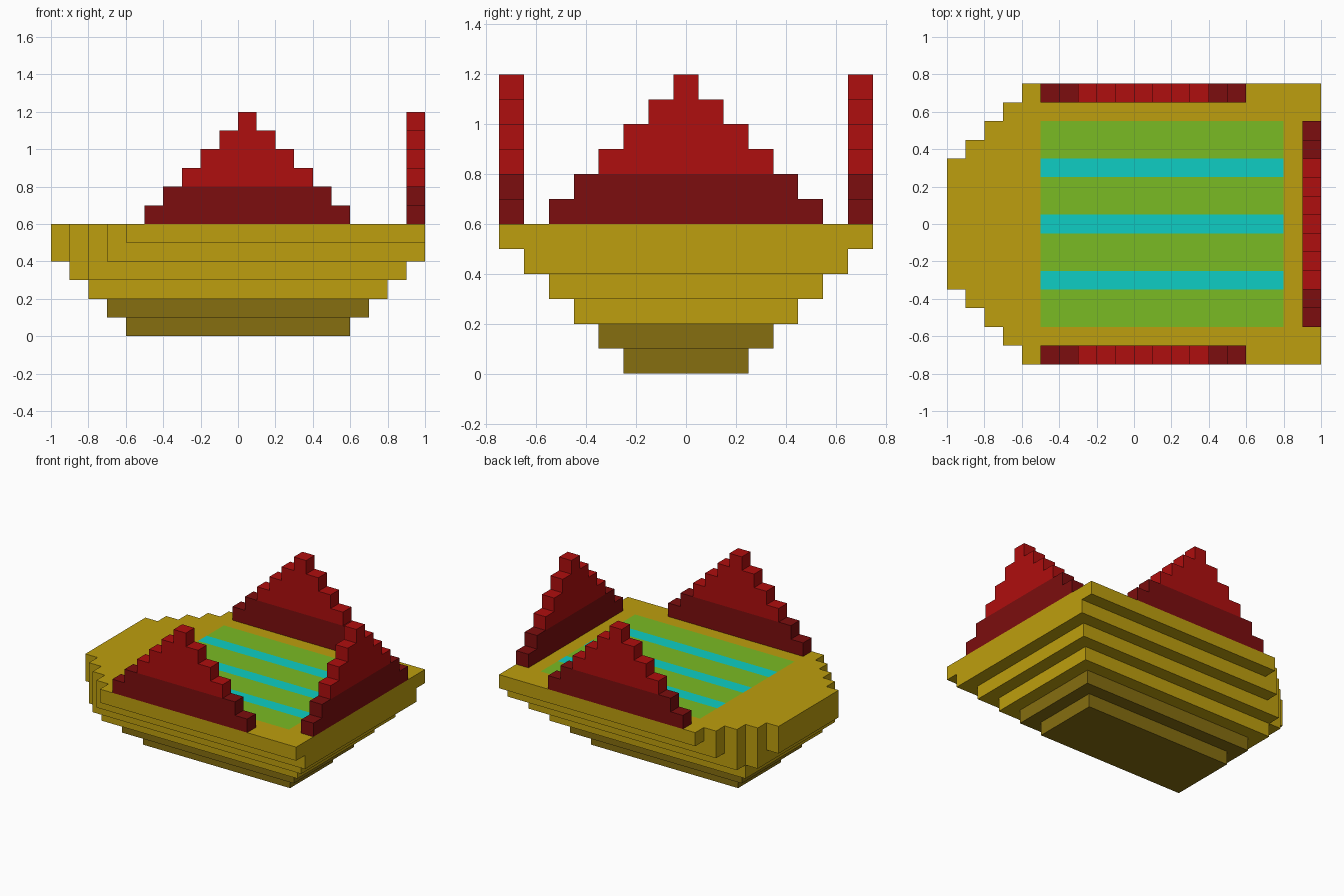
import bpy
import bmesh

if "Cube" in bpy.data.objects:
    bpy.data.objects.remove(bpy.data.objects["Cube"])

U = 0.1                 # block size
NX, NY, NZ = 20, 15, 12  # block grid: x -1..1, y -0.75..0.75, z 0..1.2


def material(name, r, g, b):
    def lin(c):
        c /= 255
        return c / 12.92 if c <= 0.04045 else ((c + 0.055) / 1.055) ** 2.4
    m = bpy.data.materials.new(name)
    m.diffuse_color = (lin(r), lin(g), lin(b), 1)
    m.use_nodes = True
    m.node_tree.nodes["Principled BSDF"].inputs["Base Color"].default_value = m.diffuse_color
    return m


GOLD = material("gold", 190, 159, 14)
DARK_GOLD = material("dark gold", 134, 110, 16)
RED = material("red", 175, 14, 14)
DARK_RED = material("dark red", 124, 13, 14)
GREEN = material("green", 122, 187, 35)
CYAN = material("cyan", 14, 206, 196)


def block_part(name, filled, mats, paint):
    """Skin of all grid cells where filled(i, j, k); paint() picks the material."""
    bm = bmesh.new()
    verts = {}

    def vert(p):
        if p not in verts:
            verts[p] = bm.verts.new((p[0] * U - 1, p[1] * U - 0.75, p[2] * U))
        return verts[p]

    for i in range(NX):
        for j in range(NY):
            for k in range(NZ):
                if not filled(i, j, k):
                    continue
                for axis in range(3):
                    for side in (0, 1):
                        n = [i, j, k]
                        n[axis] += 2 * side - 1
                        if filled(*n):
                            continue
                        a, b = (axis + 1) % 3, (axis + 2) % 3
                        corners = []
                        for da, db in ((0, 0), (1, 0), (1, 1), (0, 1)):
                            p = [i, j, k]
                            p[axis] += side
                            p[a] += da
                            p[b] += db
                            corners.append(vert(tuple(p)))
                        if not side:
                            corners.reverse()
                        f = bm.faces.new(corners)
                        f.material_index = paint(i, j, k, axis == 2 and side == 1)
    mesh = bpy.data.meshes.new(name)
    bm.to_mesh(mesh)
    bm.free()
    for m in mats:
        mesh.materials.append(m)
    ob = bpy.data.objects.new(name, mesh)
    bpy.context.collection.objects.link(ob)
    return ob


# Hull: six layers widening upward, with stepped corners at the -x end
def in_hull(i, j, k):
    if not 0 <= k < 6:
        return False
    from_mid = abs(j - 7)
    margin = max(4 - k, 0)
    return (from_mid <= 2 + k and margin <= i < NX - margin
            and from_mid <= 3 + i)


def paint_hull(i, j, k, is_top):
    # green deck panel with three cyan stripes
    if is_top and k == 5 and 5 <= i < 18 and abs(j - 7) <= 5:
        return 3 if j in (4, 7, 10) else 2
    return 1 if k < 2 else 0


block_part("hull", in_hull, [GOLD, DARK_GOLD, GREEN, CYAN], paint_hull)


# Stepped triangular gables standing on three edges of the deck
def in_steps(along, mid, k):
    return 6 <= k < 12 and abs(along - mid) <= 11 - k


def paint_gable(i, j, k, is_top):
    return 1 if k < 8 else 0


for part, row in (("front_gable", 0), ("back_gable", 14)):
    block_part(part, lambda i, j, k: j == row and in_steps(i, 10, k),
               [RED, DARK_RED], paint_gable)
block_part("end_gable", lambda i, j, k: i == 19 and in_steps(j, 7, k),
           [RED, DARK_RED], paint_gable)
